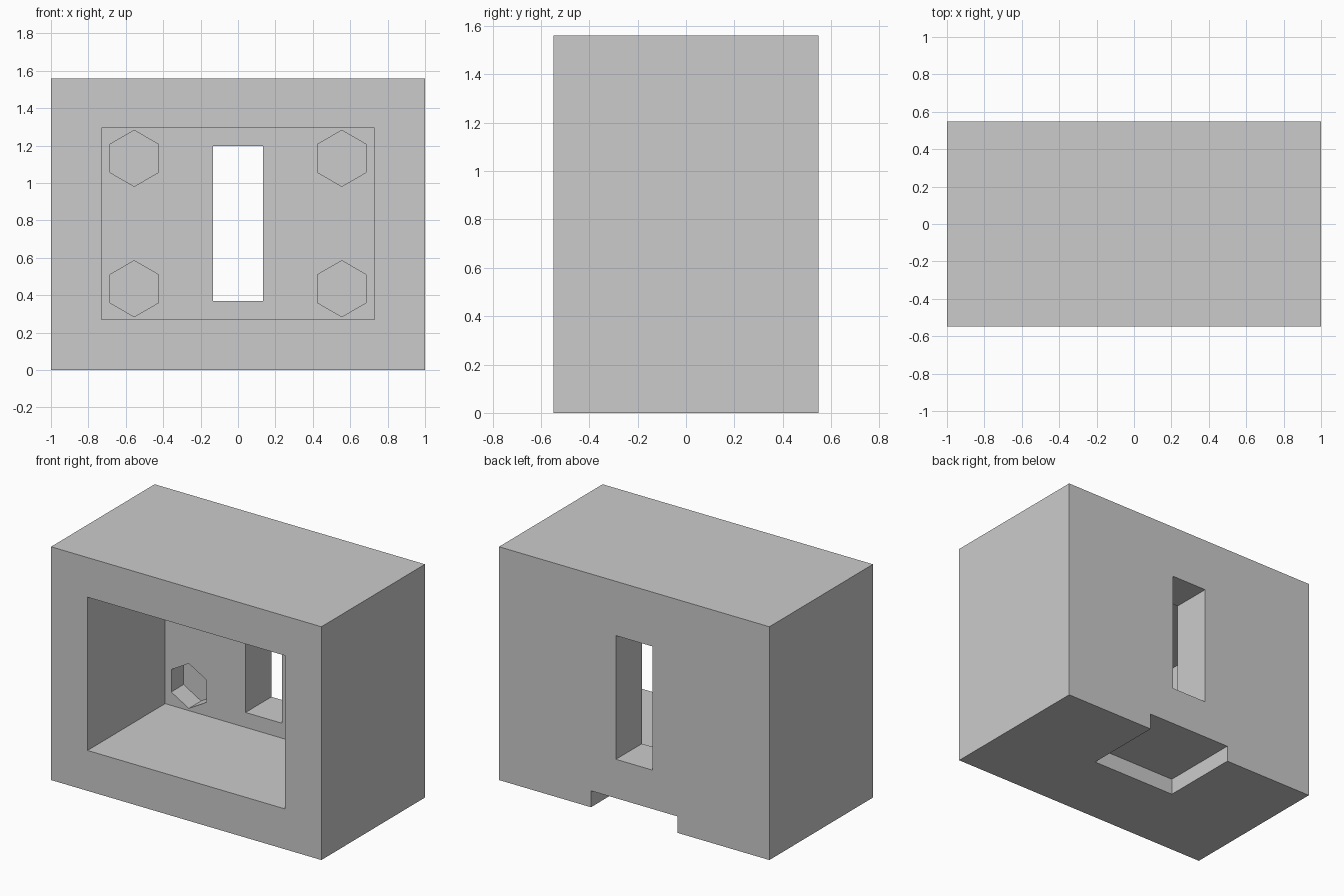
import bpy
from math import pi

if "Cube" in bpy.data.objects:
    bpy.data.objects.remove(bpy.data.objects["Cube"])


def box(name, x0, x1, y0, y1, z0, z1):
    bpy.ops.mesh.primitive_cube_add(
        size=1, location=((x0 + x1) / 2, (y0 + y1) / 2, (z0 + z1) / 2))
    ob = bpy.context.object
    ob.name = name
    ob.scale = (x1 - x0, y1 - y0, z1 - z0)
    bpy.ops.object.transform_apply(location=True, rotation=True, scale=True)
    return ob


def hex_prism(name, x, z, y0, y1, radius):
    # Six-sided prism along y with a corner pointing up
    bpy.ops.mesh.primitive_cylinder_add(
        vertices=6, radius=radius, depth=y1 - y0,
        location=(x, (y0 + y1) / 2, z), rotation=(pi / 2, 0, 0))
    ob = bpy.context.object
    ob.name = name
    bpy.ops.object.transform_apply(location=True, rotation=True, scale=True)
    return ob


def cut(target, cutter):
    mod = target.modifiers.new(cutter.name, 'BOOLEAN')
    mod.operation = 'DIFFERENCE'
    mod.solver = 'EXACT'
    mod.object = cutter
    bpy.context.view_layer.objects.active = target
    bpy.ops.object.modifier_apply(modifier=mod.name)
    bpy.data.objects.remove(cutter, do_unlink=True)


DEPTH = 0.547    # half depth of the block
WALL = 0.273     # y of the pocket's inner wall
OVER = 0.1       # overshoot of cutters past open faces

# Solid outer block
housing = box("housing", -1, 1, -DEPTH, DEPTH, 0, 1.56)

# Large front pocket
cut(housing, box("pocket", -0.73, 0.73, -DEPTH - OVER, WALL, 0.27, 1.295))

# Upright slot through the rear wall
cut(housing, box("slot", -0.135, 0.135, WALL - OVER, DEPTH + OVER, 0.37, 1.197))

# Notch under the rear edge
cut(housing, box("notch", -0.32, 0.32, -0.005, DEPTH + OVER, -OVER, 0.11))

# Four blind hexagonal nut recesses in the rear wall
for side in (-1, 1):
    for z in (0.435, 1.132):
        cut(housing, hex_prism("nut_recess", side * 0.555, z,
                               WALL - OVER, WALL + 0.13, 0.15))
